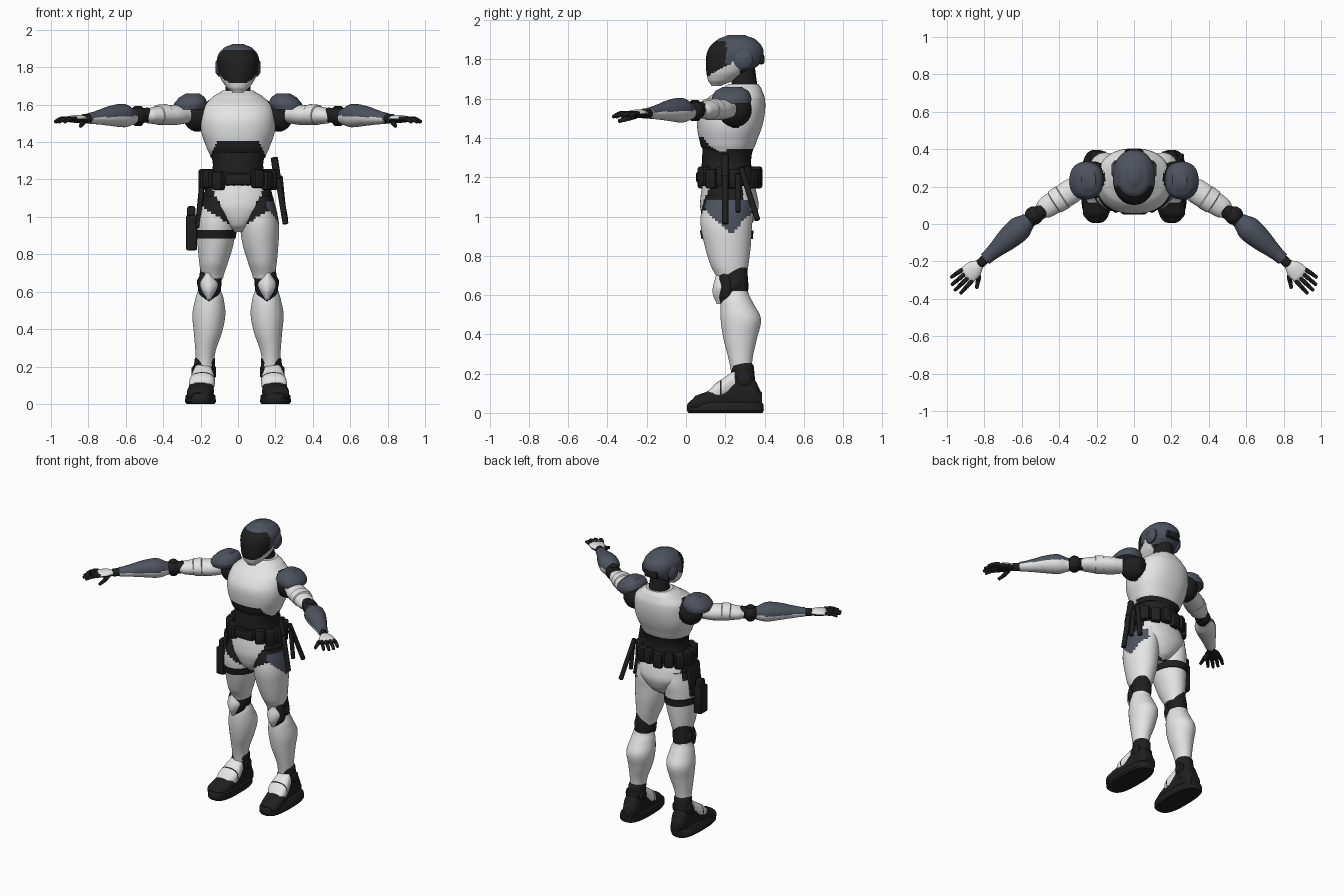
import bpy, bmesh, math
from mathutils import Matrix, Vector

def material(name, rgb):
    m = bpy.data.materials.new(name)
    m.diffuse_color = (*rgb, 1)
    return m

MATS = [material("white_armor", (0.78, 0.78, 0.78)),
        material("black_suit", (0.014, 0.014, 0.015)),
        material("slate_grey", (0.075, 0.085, 0.11))]
WHITE, BLACK, GREY = 0, 1, 2

def finish(bm, name, color, M=Matrix(), s=1):
    """Colour faces by local centre, place, mirror for s=-1, smooth shade."""
    for f in bm.faces:
        f.material_index = color(*f.calc_center_median()) if callable(color) else color
    bm.transform(M)
    if s < 0:
        bm.transform(Matrix.Diagonal((-1, 1, 1, 1)))
    bmesh.ops.recalc_face_normals(bm, faces=bm.faces)
    me = bpy.data.meshes.new(name)
    bm.to_mesh(me)
    bm.free()
    for m in MATS:
        me.materials.append(m)
    me.shade_smooth()
    me.set_sharp_from_angle(angle=math.radians(40))
    ob = bpy.data.objects.new(name, me)
    bpy.context.collection.objects.link(ob)
    return ob

def loft(name, rows, color, M=Matrix(), s=1, n=32, k=4, p=2.0):
    """Skin superellipse sections (height, x0, x1, y0, y1) with smooth interpolation."""
    rows = [r if len(r) == 5 else (r[0], -r[1], r[1], r[2], r[3]) for r in rows]
    secs = []
    for i in range(len(rows) - 1):
        q = [rows[max(i - 1, 0)], rows[i], rows[i + 1], rows[min(i + 2, len(rows) - 1)]]
        for j in range(k):
            t = j / k
            secs.append([b + .5 * t * (c - a + t * (2*a - 5*b + 4*c - d + t * (3*(b - c) + d - a)))
                         for a, b, c, d in zip(*q)])
            secs[-1][0] = q[1][0] + t * (q[2][0] - q[1][0])
    secs.append(rows[-1])
    bm = bmesh.new()
    rings = []
    for z, x0, x1, y0, y1 in secs:
        ring = []
        for i in range(n):
            a = 2 * math.pi * (i + .5) / n
            c, d = math.cos(a), math.sin(a)
            u = math.copysign(abs(c) ** (2 / p), c)
            v = math.copysign(abs(d) ** (2 / p), d)
            ring.append(bm.verts.new(((x0 + x1 + (x1 - x0) * u) / 2, (y0 + y1 + (y1 - y0) * v) / 2, z)))
        rings.append(ring)
    for a, b in zip(rings, rings[1:]):
        for i in range(n):
            bm.faces.new((a[i], a[(i + 1) % n], b[(i + 1) % n], b[i]))
    bm.faces.new(rings[0])
    bm.faces.new(rings[-1])
    return finish(bm, name, color, M, s)

def frame(a, b):
    """Local z runs from a to b, local y points up."""
    d = (Vector(b) - Vector(a)).normalized()
    up = Vector((0, 0, 1)) if abs(d.z) < .8 else Vector((0, 1, 0))
    x = up.cross(d).normalized()
    M = Matrix((x, d.cross(x), d)).transposed().to_4x4()
    return Matrix.Translation(a) @ M

def rod(name, a, b, r, color, s=1, r2=None, n=12):
    L, e = (Vector(b) - Vector(a)).length, r2 or r
    loft(name, [(0, r * .7, -r * .7, r * .7), (r * .3, r, -r, r), (L - e * .3, e, -e, e),
                (L, e * .6, -e * .6, e * .6)], color, frame(a, b), s, n, 1)

def box(name, c, size, color, rot=0, s=1, bev=.012, tilt=0):
    bm = bmesh.new()
    bmesh.ops.create_cube(bm, size=1)
    bm.transform(Matrix.Diagonal((*size, 1)))
    bmesh.ops.bevel(bm, geom=bm.edges[:], offset=bev, segments=2, affect='EDGES', profile=.5)
    finish(bm, name, color, Matrix.Translation(c) @ Matrix.Rotation(rot, 4, 'Z') @ Matrix.Rotation(tilt, 4, 'Y'), s)

def ball(name, c, r, color, s=1):
    bm = bmesh.new()
    bmesh.ops.create_uvsphere(bm, u_segments=24, v_segments=14, radius=1)
    finish(bm, name, color, Matrix.Translation(c) @ Matrix.Diagonal((*r, 1)), s)

# Helmet: visor, jaw guard and shell
def helmet_color(x, y, z):
    if y < .27 and z < 1.715 + (y - .11) * .55:
        return WHITE
    if y < .205 and z < 1.895:
        return BLACK
    return BLACK if z < 1.75 else GREY

loft("helmet", [(1.665, .03, .13, .18), (1.69, .06, .113, .24), (1.73, .088, .104, .31), (1.78, .106, .102, .38),
                (1.83, .113, .105, .396), (1.87, .105, .125, .385), (1.905, .075, .165, .35),
                (1.925, .03, .215, .30)], helmet_color, n=56, k=6, p=2.2)
box("helmet_rear_bar", (0, .385, 1.80), (.10, .03, .05), BLACK)
loft("neck", [(1.58, .08, .21, .37), (1.65, .07, .23, .365), (1.78, .06, .23, .35)], BLACK)
loft("collar", [(1.60, .095, .175, .375), (1.655, .08, .20, .375), (1.67, .072, .215, .37)], BLACK)

# Torso: chest armor over a dark waist
def chest_color(x, y, z):
    edge = 1.41 - max(0, abs(x) - .1) * 1.7 if y < .2 else 1.345
    if z < edge:
        return BLACK
    if abs(x) > .15 and ((y - .25) / .075) ** 2 + ((z - 1.54) / .085) ** 2 < 1:
        return BLACK
    return WHITE

loft("chest", [(1.315, .145, .10, .335), (1.36, .165, .075, .352), (1.45, .196, .057, .385), (1.53, .20, .06, .402),
               (1.60, .182, .105, .402), (1.65, .125, .175, .385), (1.675, .085, .215, .37)],
     chest_color, n=64, k=6, p=2.3)
loft("waist", [(1.14, .165, .085, .345), (1.22, .148, .08, .338), (1.28, .135, .08, .332), (1.36, .15, .085, .34)],
     BLACK, p=2.3)

# Pelvis: white front and seat, dark hip joints
def pelvis_color(x, y, z):
    if y < .22:
        return WHITE if abs(x) < .035 + (z - .94) * .48 else BLACK
    return WHITE if y > .29 else BLACK

loft("pelvis", [(.92, .045, .14, .28), (.95, .075, .105, .325), (.99, .125, .085, .352), (1.05, .178, .072, .37),
                (1.11, .185, .075, .362), (1.18, .168, .085, .345)], pelvis_color, n=56, k=5, p=2.2)

# Belt with buckle and a row of pouches
loft("belt", [(1.175, .185, .07, .36), (1.19, .19, .065, .365), (1.225, .187, .065, .365), (1.24, .18, .07, .36)],
     BLACK, k=1, p=2.4)
box("buckle", (0, .067, 1.20), (.14, .03, .06), BLACK)
for i in range(14):
    a = math.radians(-90 + 34 + i * (292 / 13))
    box("belt_pouch", (.187 * math.cos(a), .215 + .148 * math.sin(a), 1.205 - .012 * (i % 2)),
        (.05, .062, .10), BLACK, rot=a)

# Batons on one hip
rod("long_baton", (.195, .20, 1.32), (.255, .20, .96), .016, BLACK)
rod("baton_grip", (.193, .20, 1.32), (.212, .20, 1.2), .02, BLACK)
rod("short_baton", (.225, .265, 1.22), (.245, .265, 1.02), .014, BLACK)
rod("slanted_baton", (.205, .28, 1.25), (.255, .365, .98), .015, BLACK)

# Holster, hanger and thigh strap on the other hip
box("holster", (-.248, .19, .915), (.06, .085, .19), BLACK)
box("holstered_grip", (-.25, .20, 1.02), (.045, .06, .075), BLACK)
box("holster_hanger", (-.205, .20, 1.05), (.03, .12, .22), BLACK, tilt=.1)
loft("thigh_strap", [(.885, -.224, -.012, .078, .342), (.93, -.226, -.006, .07, .344)], BLACK,
     Matrix.Translation((0, 0, .0)), k=1)

for s in (1, -1):
    side = "left_" if s > 0 else "right_"

    # Thigh with dark upper edge and an outer hip panel
    def thigh_color(x, y, z):
        if x > .15 and z > .91 + abs(y - .225) * 1.0 and s > 0 and z < 1.09:
            return GREY
        if y < .29 and z > .945 + max(0, x - .02) * .65:
            return BLACK
        return WHITE

    loft(side + "thigh", [(.67, .08, .195, .165, .305), (.75, .055, .207, .125, .318), (.85, .025, .216, .095, .33),
                          (.95, .012, .22, .075, .336), (1.03, .02, .208, .078, .342), (1.11, .05, .188, .10, .33)],
         thigh_color, s=s, n=48, k=6)

    # Knee joint, frame and cap
    loft(side + "knee", [(.55, .10, .205, .20, .31), (.64, .088, .212, .185, .318), (.74, .085, .20, .17, .312)],
         BLACK, s=s)
    loft(side + "knee_frame", [(.535, .135, .175, .18, .25), (.60, .095, .212, .158, .26), (.67, .092, .212, .16, .26),
                               (.735, .12, .185, .165, .25)], BLACK, s=s, p=1.8)
    loft(side + "knee_cap", [(.555, .145, .165, .155, .20), (.60, .12, .19, .137, .21), (.645, .108, .202, .137, .22),
                             (.70, .145, .175, .152, .20)], WHITE, s=s, p=1.6)
    ball(side + "knee_hub", (.155, .25, .65), (.065, .05, .05), BLACK, s)

    # Shin
    loft(side + "shin", [(.20, .128, .225, .23, .335), (.28, .12, .228, .215, .34), (.38, .086, .236, .19, .362),
                         (.48, .067, .244, .176, .382), (.57, .078, .227, .178, .338), (.62, .095, .212, .195, .315)],
         WHITE, s=s, n=40, k=5)

    # Boot: turn the section rows so they run along y
    def boot_color(x, y, z):
        strap = .105 < z < .25 and y > .1
        return BLACK
    turn = Matrix(((1, 0, 0, 0), (0, 0, 1, 0), (0, 1, 0, 0), (0, 0, 0, 1)))
    loft(side + "boot", [(.02, .175, .25, .02, .06), (.05, .145, .272, .01, .088), (.12, .13, .27, .01, .115),
                         (.20, .132, .25, .01, .165), (.27, .132, .243, .01, .20), (.35, .135, .24, .01, .17),
                         (.388, .15, .225, .01, .10)], BLACK, turn, s, p=2.5)
    loft(side + "instep_plate", [(.115, .155, .25, .07, .115), (.15, .128, .262, .06, .15), (.195, .124, .255, .07, .18),
                                 (.25, .135, .24, .10, .215)],
         lambda x, z, y: BLACK if .17 < y < .18 else WHITE, turn, s, k=6, p=2.5)
    loft(side + "sole", [(0, .125, .275, .012, .39), (.012, .118, .284, .004, .397), (.045, .12, .28, .006, .395),
                         (.055, .13, .27, .015, .385)], BLACK, s=s, k=1, p=2.8)
    loft(side + "ankle", [(.10, .13, .238, .24, .36), (.17, .125, .238, .235, .352), (.24, .122, .232, .228, .345),
                          (.255, .13, .225, .235, .335)], BLACK, s=s)
    rod(side + "ankle_hub", (.118, .295, .17), (.248, .295, .17), .038, BLACK, s, n=20)

    # Helmet ear disc
    rod(side + "ear_disc", (.08, .29, 1.80), (.12, .29, 1.80), .05, GREY, s, n=24)

    # Shoulder joint and pad
    ball(side + "shoulder_joint", (.215, .25, 1.545), (.08, .085, .09), BLACK, s)
    loft(side + "shoulder_pad", [(1.575, .178, .345, .135, .33), (1.605, .165, .342, .132, .333),
                                 (1.64, .178, .312, .15, .318), (1.66, .205, .28, .185, .285)], GREY, s=s, p=2.3)

    # Arm
    S, E, W = Vector((.22, .25, 1.565)), Vector((.535, .045, 1.54)), Vector((.815, -.205, 1.525))
    A, F = frame(S, E), frame(E, W)
    loft(side + "upper_arm", [(.07, .055, -.06, .035), (.14, .067, -.064, .042), (.24, .062, -.056, .044),
                              (.31, .055, -.045, .036), (.335, .042, -.035, .028)], WHITE, A, s)
    loft(side + "arm_band", [(.19, .058, -.05, .045), (.195, .069, -.062, .051), (.245, .066, -.058, .051),
                             (.25, .055, -.048, .044)], WHITE, A, s, k=1)
    ball(side + "elbow", E, (.05, .05, .05), BLACK, s)
    rod(side + "elbow_hub", E + Vector((0, 0, -.053)), E + Vector((0, 0, .053)), .028, BLACK, s, n=16)
    rod(side + "elbow_sleeve", S.lerp(E, .8), E.lerp(W, .18), .04, BLACK, s, n=20)
    loft(side + "forearm", [(.035, .042, -.045, .04), (.10, .066, -.057, .068), (.19, .06, -.046, .062),
                            (.29, .041, -.034, .04), (.35, .034, -.028, .03)],
         lambda x, y, z: GREY if y > .004 else WHITE, F, s, n=40)
    rod(side + "wrist", E.lerp(W, .9), W + (W - E) * .06, .026, BLACK, s, n=16)

    # Hand: white back, dark palm, four fingers and thumb
    H = frame(W, W + Vector((.746, -.666, -.02)))
    loft(side + "hand", [(.015, .028, -.02, .018), (.05, .046, -.022, .022), (.10, .05, -.018, .018),
                         (.118, .042, -.012, .01)], lambda x, y, z: WHITE if y > .002 else BLACK, H, s)
    for i, L in enumerate((.068, .092, .10, .088)):
        x = .039 - i * .026
        a, b, c = (H @ Vector(v) for v in ((x, .002, .10), (x * 1.15, .002, .10 + L * .6),
                                           (x * 1.25, -.014, .11 + L)))
        rod(side + "finger", a, b, .0125, BLACK, s, n=10)
        rod(side + "fingertip", b, c, .012, BLACK, s, .009, n=10)
    rod(side + "thumb", (.835, -.25, 1.515), (.832, -.30, 1.50), .015, BLACK, s, n=10)
    rod(side + "thumb_tip", (.832, -.295, 1.50), (.842, -.345, 1.485), .013, BLACK, s, .01, n=10)
